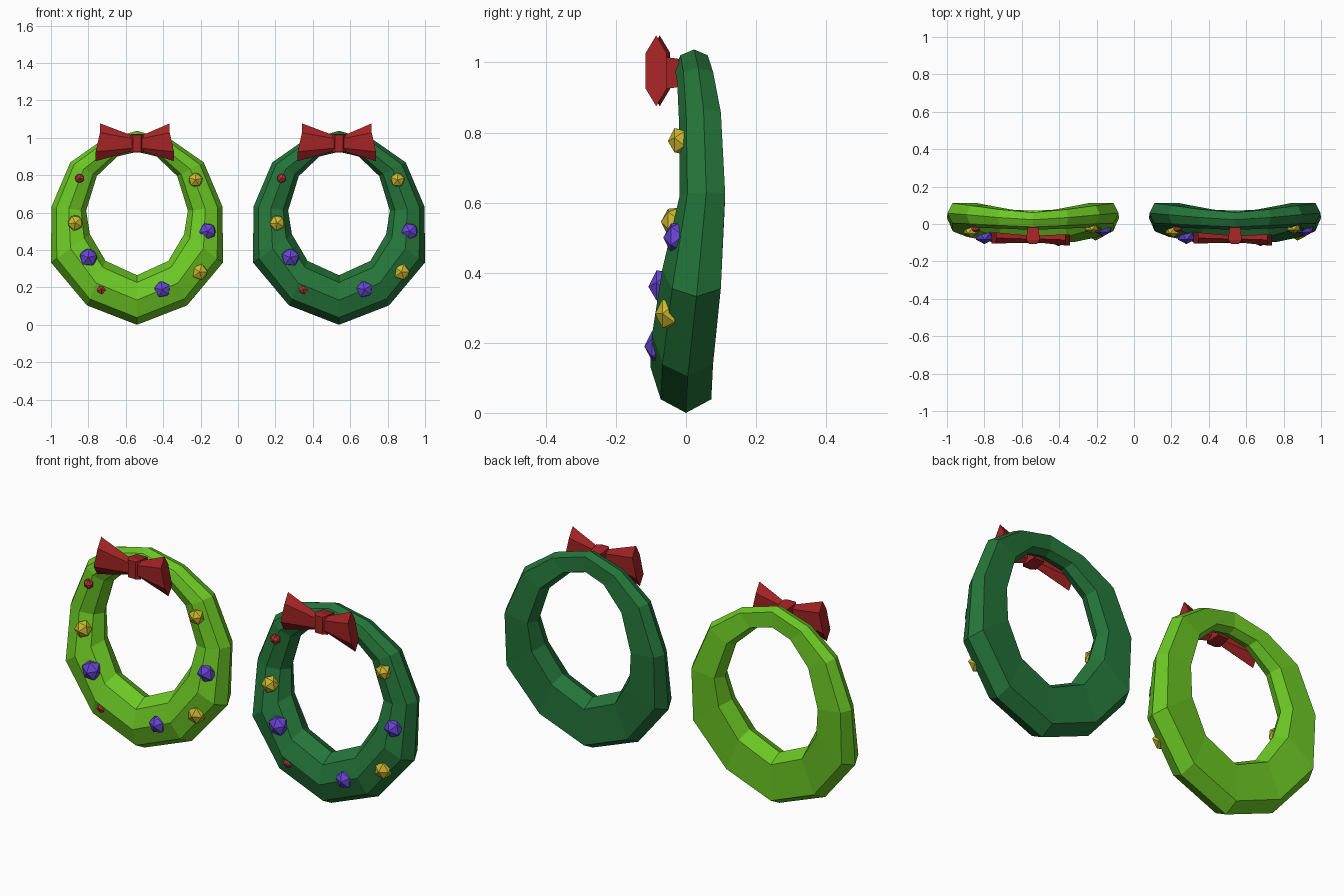
import bpy, bmesh, math
from mathutils import Vector, Matrix

if "Cube" in bpy.data.objects:
    bpy.data.objects.remove(bpy.data.objects["Cube"])


def material(name, rgb):
    m = bpy.data.materials.new(name)
    m.diffuse_color = (*rgb, 1)
    m.use_nodes = True
    m.node_tree.nodes["Principled BSDF"].inputs["Base Color"].default_value = m.diffuse_color
    return m


LIME = material("lime green", (0.15, 0.58, 0.018))
PINE = material("pine green", (0.018, 0.18, 0.042))
BOW = material("dark red", (0.37, 0.017, 0.018))
RED = material("bright red", (0.5, 0.04, 0.035))
GOLD = material("gold", (0.62, 0.49, 0.03))
PURPLE = material("purple", (0.14, 0.06, 0.68))


def finish(bm, name, mat, cx):
    bmesh.ops.recalc_face_normals(bm, faces=bm.faces)
    me = bpy.data.meshes.new(name)
    bm.to_mesh(me)
    bm.free()
    me.materials.append(mat)
    ob = bpy.data.objects.new(name, me)
    ob.location.x = cx
    bpy.context.collection.objects.link(ob)
    return ob


def loft(bm, rings, closed):
    """Skin a list of equal-length point loops."""
    vs = [[bm.verts.new(p) for p in r] for r in rings]
    n = len(vs[0])
    for i in range(len(vs) if closed else len(vs) - 1):
        a, b = vs[i], vs[(i + 1) % len(vs)]
        for j in range(n):
            k = (j + 1) % n
            bm.faces.new((a[j], a[k], b[k], b[j]))
    if not closed:
        bm.faces.new(vs[0])
        bm.faces.new(vs[-1])


# Half wreath stations, bottom to top: outer x, z, inner x, z, centre y, half depth
STATIONS = [
    (0.0, 0.0, 0.0, 0.265, 0.0, 0.102),
    (0.268, 0.104, 0.168, 0.342, 0.005, 0.102),
    (0.459, 0.332, 0.252, 0.485, 0.03, 0.098),
    (0.458, 0.63, 0.272, 0.61, 0.058, 0.076),
    (0.357, 0.868, 0.215, 0.795, 0.05, 0.07),
    (0.19, 0.985, 0.105, 0.9, 0.035, 0.06),
    (0.0, 1.037, 0.0, 0.925, 0.023, 0.055),
]
# Section is an octagon without its back point, leaving a flat back
ANGLES = [math.radians(a) for a in (0, 45, 90, 135, 180, 225, 315)]


def wreath(name, mat, cx):
    full = STATIONS + [(-a, b, -c, d, y, h)
                       for a, b, c, d, y, h in STATIONS[-2:0:-1]]
    rings = []
    for ox, oz, ix, iz, cy, h in full:
        o, i = Vector((ox, cy, oz)), Vector((ix, cy, iz))
        mid, rad = (o + i) / 2, (o - i) / 2
        rings.append([mid + rad * math.cos(a) + Vector((0, -h * math.sin(a), 0))
                      for a in ANGLES])
    bm = bmesh.new()
    loft(bm, rings, True)
    finish(bm, name, mat, cx)


def hexagon(x, lean, cy, d, z0, z1, inset):
    """Loop section: ridge points top and bottom, flat front and back."""
    return [(x, cy, z1), (x, cy - d, z1 - inset), (x + lean, cy - d, z0 + inset),
            (x + lean, cy, z0), (x + lean, cy + d, z0 + inset), (x, cy + d, z1 - inset)]


def bow(side, cx):
    bm = bmesh.new()
    # two flared loops
    for s, cy in ((-1, -0.075), (1, -0.085)):
        x = 0.198 if s < 0 else 0.175
        loft(bm, [hexagon(s * 0.02, 0, -0.08, 0.018, 0.93, 1.01, 0.015),
                  hexagon(s * x, s * 0.023, cy, 0.03, 0.875, 1.077, 0.05)], False)
    # knot, reaching back to the wreath
    loft(bm, [[(x, -0.02, z) for x, z in ((-.03, .93), (.03, .93), (.03, 1.01), (-.03, 1.01))],
              [(x, -0.085, z) for x, z in ((-.036, .92), (.036, .92), (.036, 1.02), (-.036, 1.02))],
              [(x, -0.106, z) for x, z in ((-.022, .925), (.022, .925), (.022, 1.015), (-.022, 1.015))]],
         False)
    finish(bm, side + "_bow", BOW, cx)


# Baubles: x, y, z, radius, material
BAUBLES = [
    (-0.307, -0.025, 0.783, 0.027, RED),
    (-0.33, -0.035, 0.545, 0.046, GOLD),
    (-0.26, -0.065, 0.36, 0.053, PURPLE),
    (-0.19, -0.083, 0.19, 0.028, RED),
    (0.136, -0.08, 0.19, 0.049, PURPLE),
    (0.334, -0.05, 0.283, 0.048, GOLD),
    (0.377, -0.025, 0.5, 0.05, PURPLE),
    (0.313, -0.018, 0.775, 0.042, GOLD),
]


def baubles(side, cx):
    for n, (x, y, z, r, mat) in enumerate(BAUBLES):
        bm = bmesh.new()
        bmesh.ops.create_icosphere(bm, subdivisions=1, radius=r)
        m = (Matrix.Translation((x, y, z)) @ Matrix.Diagonal((1, 0.8, 1, 1))
             @ Matrix.Rotation(n * 0.5, 4, 'Y') @ Matrix.Rotation(math.pi / 2, 4, 'X'))
        bmesh.ops.transform(bm, matrix=m, verts=bm.verts)
        finish(bm, f"{side}_bauble_{n + 1}", mat, cx)


for side, mat, cx in (("left", LIME, -0.54), ("right", PINE, 0.54)):
    wreath(side + "_wreath", mat, cx)
    bow(side, cx)
    baubles(side, cx)
